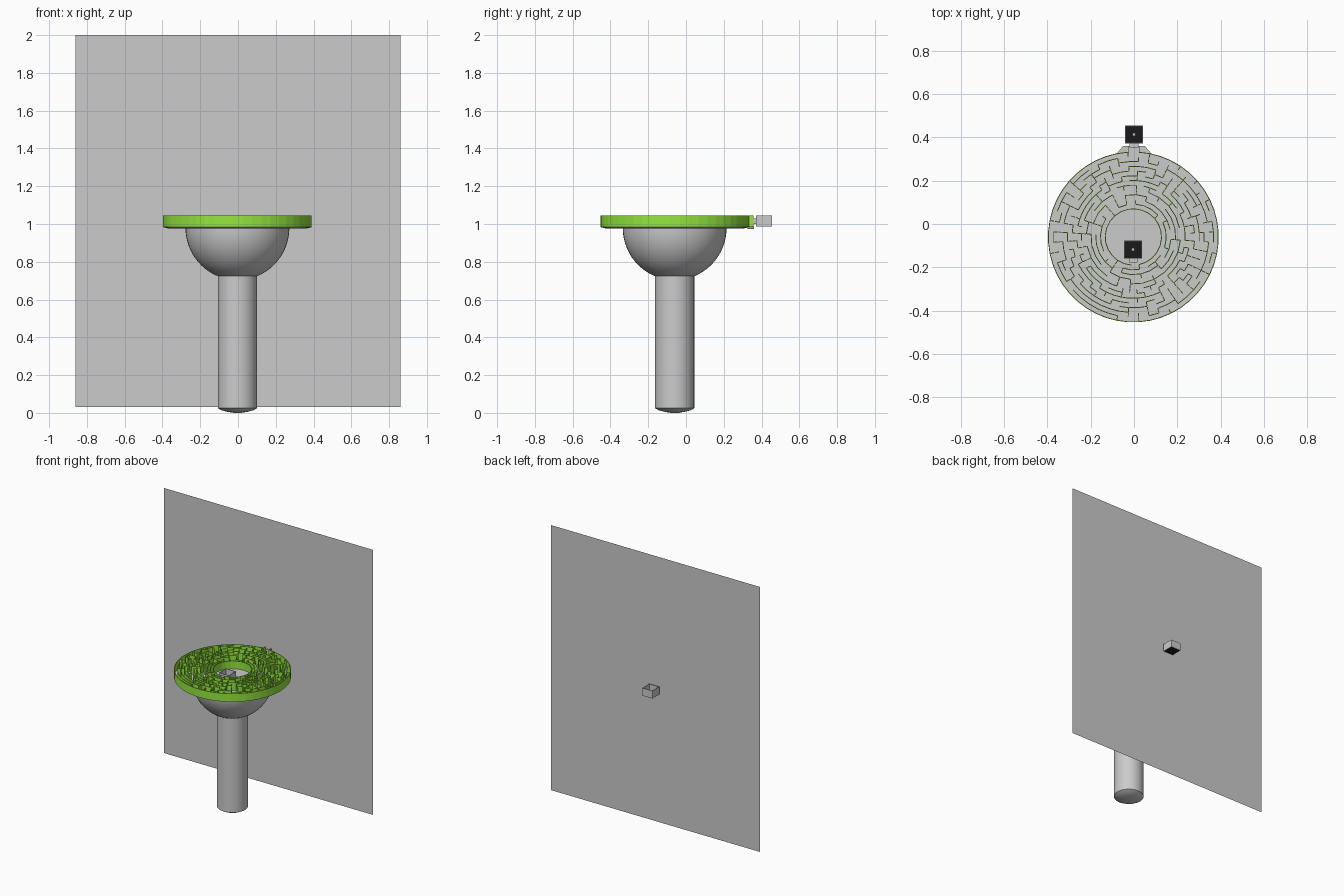
import bpy, bmesh, math, random
from mathutils import Vector

if "Cube" in bpy.data.objects:
    bpy.data.objects.remove(bpy.data.objects["Cube"])

random.seed(7)
CX, CY = -0.003, -0.06           # axis of the pedestal and maze
Z0, Z1 = 0.985, 1.045            # maze wall bottom / top
TAU = 2 * math.pi


def material(name, col):
    m = bpy.data.materials.new(name)
    m.diffuse_color = (*col, 1)
    m.use_nodes = True
    m.node_tree.nodes["Principled BSDF"].inputs["Base Color"].default_value = m.diffuse_color
    return m


green = material("green", (0.3, 0.8, 0.05))
black = material("black", (0.01, 0.01, 0.01))


def make(name, verts, faces, mat=None, smooth=False):
    me = bpy.data.meshes.new(name)
    me.from_pydata(verts, [], faces)
    bm = bmesh.new()
    bm.from_mesh(me)
    bmesh.ops.remove_doubles(bm, verts=bm.verts, dist=1e-5)
    bmesh.ops.recalc_face_normals(bm, faces=bm.faces)
    bm.to_mesh(me)
    bm.free()
    ob = bpy.data.objects.new(name, me)
    bpy.context.collection.objects.link(ob)
    if mat:
        me.materials.append(mat)
    if smooth:
        bpy.ops.object.select_all(action='DESELECT')
        ob.select_set(True)
        bpy.context.view_layer.objects.active = ob
        bpy.ops.object.shade_smooth_by_angle(angle=math.radians(35))
    return ob


def lathe(name, prof, n=48):
    verts = [(CX + r * math.cos(TAU * i / n), CY + r * math.sin(TAU * i / n), z)
             for r, z in prof for i in range(n)]
    faces = [(k * n + i, k * n + (i + 1) % n, (k + 1) * n + (i + 1) % n, (k + 1) * n + i)
             for k in range(len(prof) - 1) for i in range(n)]
    faces += [tuple(range(n)), tuple(range((len(prof) - 1) * n, len(prof) * n))]
    return make(name, verts, faces, smooth=True)


def prism(name, outline, z0, z1, mat=None):
    n = len(outline)
    verts = [(x, y, z) for z in (z0, z1) for x, y in outline]
    faces = [(i, (i + 1) % n, n + (i + 1) % n, n + i) for i in range(n)]
    faces += [tuple(range(n)), tuple(range(n, 2 * n))]
    return make(name, verts, faces, mat)


def box(name, x0, x1, y0, y1, z0, z1, mat=None):
    return prism(name, [(x0, y0), (x1, y0), (x1, y1), (x0, y1)], z0, z1, mat)


# back panel
make("back_panel", [(-0.86, 0.36, 0.03), (0.86, 0.36, 0.03), (0.86, 0.36, 2), (-0.86, 0.36, 2)],
     [(0, 1, 2, 3)])

# pedestal pole with rounded foot, and bowl
lathe("pole", [(0.02, 0), (0.055, 0.006), (0.085, 0.014), (0.104, 0.025), (0.104, 0.725)], 32)
a0 = math.acos(0.1 / 0.275)
lathe("bowl", [(0.275 * math.cos(a0 * (1 - t / 12)), 0.98 - 0.277 * math.sin(a0 * (1 - t / 12)))
               for t in range(13)])

# maze floor and entrance tab
lathe("maze_floor", [(0.36, 0.975), (0.392, 0.983), (0.392, 0.987)])
prism("entrance_tab", [(-0.08, 0.325), (-0.05, 0.36), (0.05, 0.36), (0.08, 0.325)], 0.973, 0.9865)

# maze layout: depth-first carve through concentric cells
RINGS, R0, R1, T = 12, 0.13, 0.392, 0.002
OFF = -TAU / 96
step = (R1 - R0) / RINGS


def cells(k):
    return 24 if k < 5 else 48


def neighbours(k, j):
    n = cells(k)
    out = [(k, (j + 1) % n), (k, (j - 1) % n)]
    if k > 0:
        out.append((k - 1, j * cells(k - 1) // n))
    if k < RINGS - 1:
        f = cells(k + 1) // n
        out += [(k + 1, j * f + i) for i in range(f)]
    return out


stack, seen, open_pairs = [(0, 18)], {(0, 18)}, set()
while stack:
    options = [c for c in neighbours(*stack[-1]) if c not in seen]
    if not options:
        stack.pop()
        continue
    c = random.choice(options)
    open_pairs.add(frozenset((stack[-1], c)))
    seen.add(c)
    stack.append(c)

verts, faces = [], []


def polar(r, a, z):
    return (CX + r * math.cos(a), CY + r * math.sin(a), z)


def wall(points, cap0=True, cap1=True):
    # points: four plan corners, inner start / inner end / outer end / outer start
    b = len(verts)
    verts.extend((p[0], p[1], z) for z in (Z0, Z1) for p in points)
    quads = [(0, 1, 5, 4), (2, 3, 7, 6), (4, 5, 6, 7), (0, 3, 2, 1)]
    quads += [(3, 0, 4, 7)] * cap0 + [(1, 2, 6, 5)] * cap1
    faces.extend(tuple(b + i for i in q) for q in quads)


# ring walls
for k in range(RINGS + 1):
    n = cells(min(k, RINGS - 1))
    r = R0 + k * step

    def solid(j):
        j %= n
        if k == 0:
            return j != 18
        if k == RINGS:
            return j != 12
        return frozenset(((k, j), (k - 1, j * cells(k - 1) // n))) not in open_pairs

    for j in range(n):
        if solid(j):
            a, b = OFF + TAU * j / n, OFF + TAU * (j + 1) / n
            wall([polar(r - T, a, 0), polar(r - T, b, 0), polar(r + T, b, 0), polar(r + T, a, 0)],
                 not solid(j - 1), not solid(j + 1))

# radial walls
for k in range(RINGS):
    n = cells(k)
    for j in range(n):
        if frozenset(((k, j), (k, (j - 1) % n))) in open_pairs:
            continue
        a = OFF + TAU * j / n
        p, q = Vector(polar(R0 + k * step + T, a, 0)), Vector(polar(R0 + (k + 1) * step - T, a, 0))
        s = Vector((-math.sin(a), math.cos(a), 0)) * T
        wall([p - s, q - s, q + s, p + s])
make("maze_walls", verts, faces, green)

# walls of the entrance channel
for side in (-1, 1):
    x = side * 0.024
    box("entrance_wall", x - T, x + T, 0.328, 0.357, 0.98, Z1, green)


# open trays with dark floor, centre peg and short spout
def tray(name, x, y, sy):
    h, t, z0, z1 = 0.042, 0.004, 0.988, 1.044
    for s in (-1, 1):
        ex, ey = sorted((x + s * h, x + s * (h - t))), sorted((y + s * h, y + s * (h - t)))
        box(name + "_side", *ex, y - h, y + h, z0, z1)
        box(name + "_end", x - h + t, x + h - t, *ey, z0, z1)
    box(name + "_floor", x - h + t, x + h - t, y - h + t, y + h - t, z0, z0 + 0.004, black)
    box(name + "_peg", x - 0.007, x + 0.007, y - 0.007, y + 0.007, z0 + 0.004, z0 + 0.015)
    ends = sorted((y + sy * h, y + sy * (h + 0.018)))
    box(name + "_spout", x - 0.02, x + 0.02, *ends, 1.0, 1.03)


tray("outer_tray", 0, 0.413, -1)
tray("inner_tray", -0.004, -0.118, -1)
